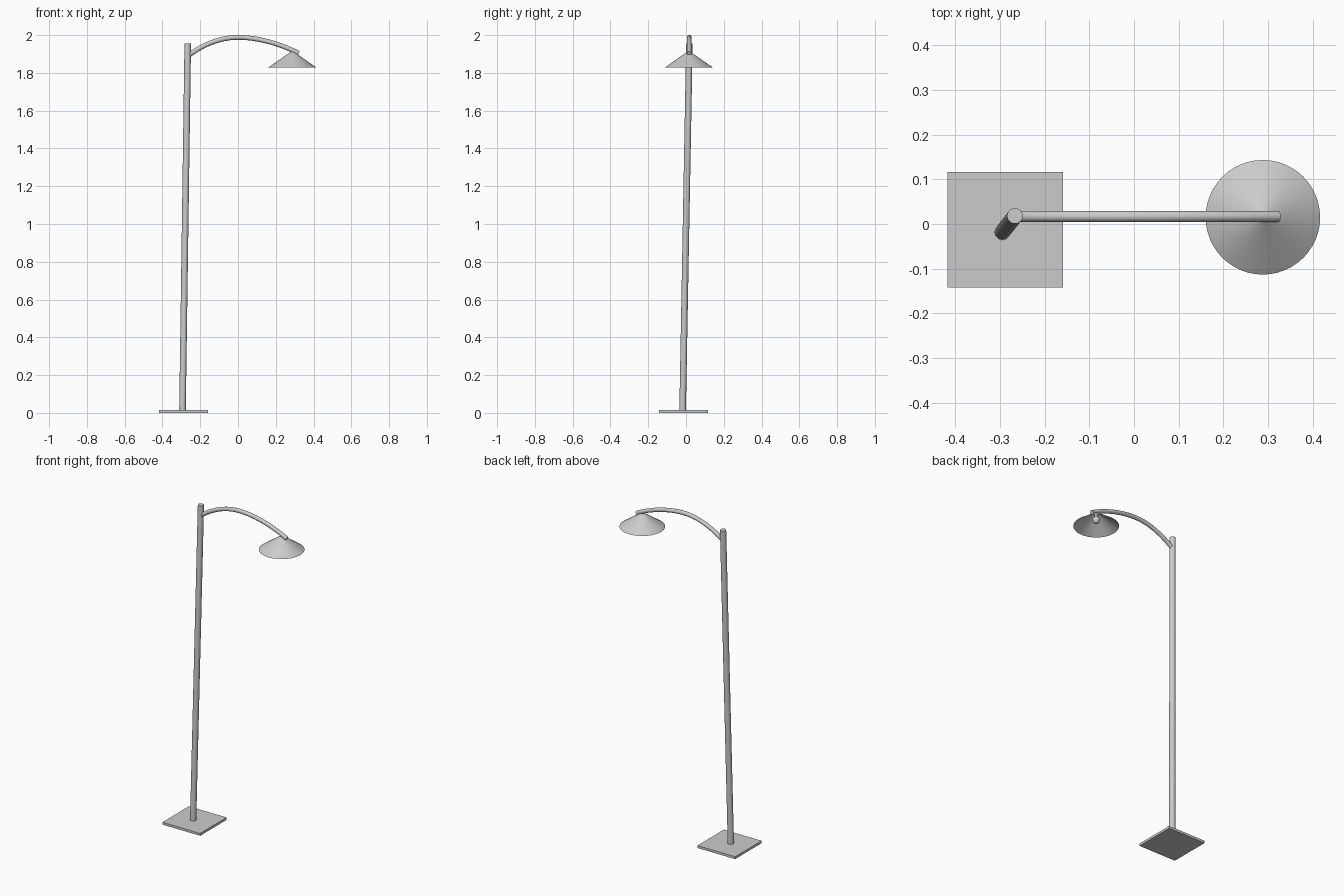
import bpy, math
from mathutils import Vector

if "Cube" in bpy.data.objects:
    bpy.data.objects.remove(bpy.data.objects["Cube"])


def finish(name, smooth=True):
    ob = bpy.context.object
    ob.name = name
    if smooth:
        bpy.ops.object.shade_smooth_by_angle(angle=math.radians(40))
    return ob


def rod(name, a, b, r, sides=24):
    a, b = Vector(a), Vector(b)
    d = b - a
    bpy.ops.mesh.primitive_cylinder_add(vertices=sides, radius=r, depth=d.length, location=(a + b) / 2)
    bpy.context.object.rotation_euler = d.to_track_quat('Z', 'Y').to_euler()
    return finish(name)


ARM_Y = 0.017
SHADE_X, SHADE_Y = 0.288, 0.015

# square foot plate
bpy.ops.mesh.primitive_cube_add(size=1, location=(-0.288, -0.013, 0.0075))
bpy.context.object.scale = (0.258, 0.258, 0.015)
finish("base_plate", smooth=False)

# slightly leaning pole
rod("pole", (-0.294, -0.018, 0.008), (-0.266, 0.018, 1.956), 0.0175)

# curved arm: (left handle, point, right handle) in x, z
path = [((-0.30, 1.86), (-0.257, 1.896), (-0.19, 1.945)),
        ((-0.10, 1.988), (0.0, 1.988), (0.11, 1.988)),
        ((0.235, 1.950), (0.322, 1.903), (0.36, 1.88))]
cu = bpy.data.curves.new("arm", 'CURVE')
cu.dimensions = '3D'
cu.bevel_depth = 0.0125
cu.bevel_resolution = 4
cu.resolution_u = 12
cu.use_fill_caps = True
sp = cu.splines.new('BEZIER')
sp.bezier_points.add(2)
for bp, pts in zip(sp.bezier_points, path):
    bp.handle_left_type = bp.handle_right_type = 'FREE'
    bp.handle_left, bp.co, bp.handle_right = [(x, ARM_Y, z) for x, z in pts]
arm = bpy.data.objects.new("arm", cu)
bpy.context.collection.objects.link(arm)
bpy.ops.object.select_all(action='DESELECT')
arm.select_set(True)
bpy.context.view_layer.objects.active = arm
bpy.ops.object.convert(target='MESH')
finish("arm")

# open conical shade
bpy.ops.mesh.primitive_cone_add(vertices=48, radius1=0.128, radius2=0.008, depth=0.084,
                                end_fill_type='NOTHING', location=(SHADE_X, SHADE_Y, 1.870))
finish("lamp_shade")

# socket and bulb inside the shade
rod("bulb_socket", (SHADE_X, SHADE_Y, 1.872), (SHADE_X, SHADE_Y, 1.912), 0.011, 16)
bpy.ops.mesh.primitive_uv_sphere_add(segments=20, ring_count=12, radius=0.022,
                                     location=(SHADE_X, SHADE_Y, 1.866))
finish("bulb")
